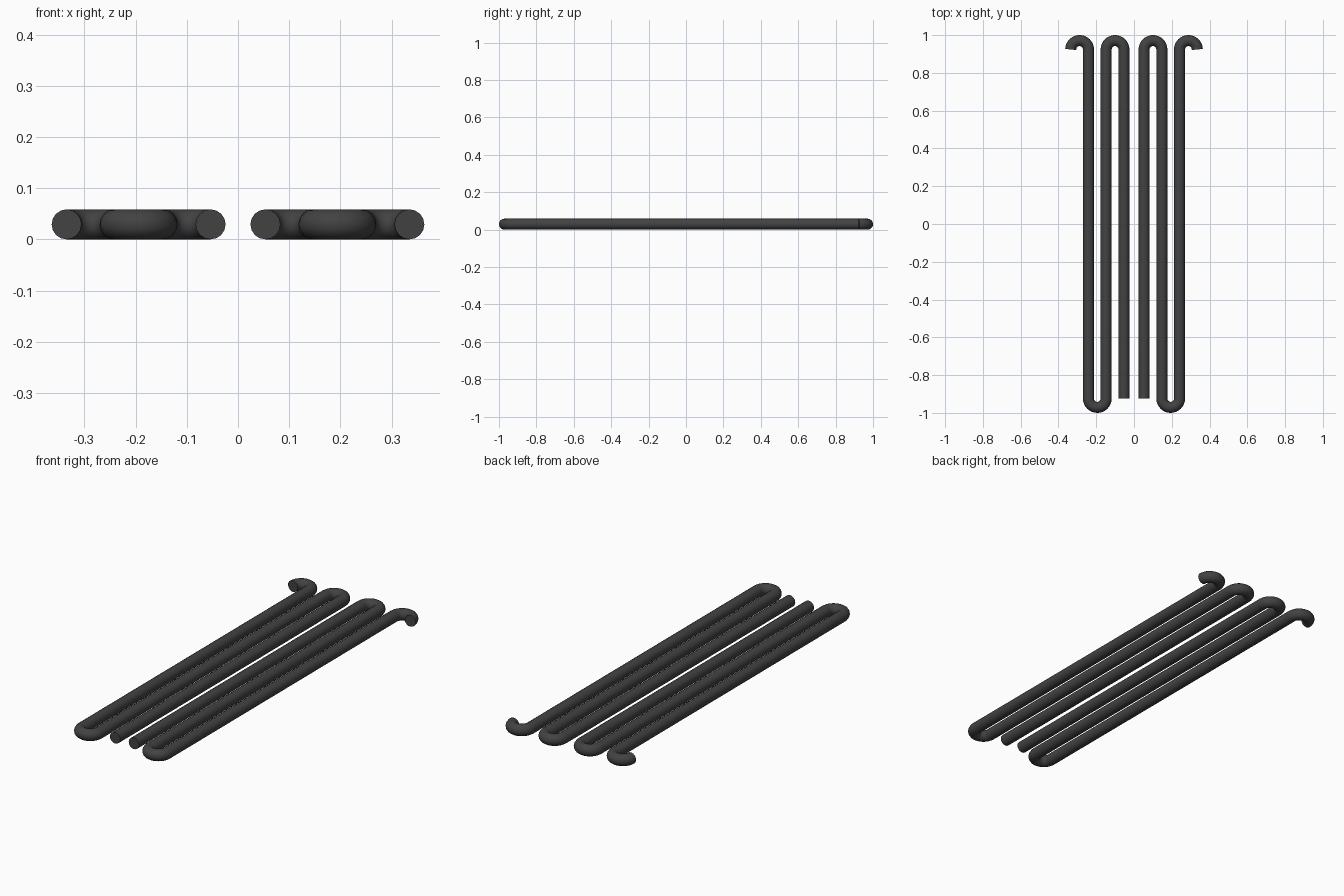
import bpy, math

if "Cube" in bpy.data.objects:
    bpy.data.objects.remove(bpy.data.objects["Cube"])

R = 0.0293                              # tube radius
XS = [0.0535, 0.1475, 0.241, 0.335]     # tube centre lines, inside to outside
Y_END = 0.924                           # where straight runs meet the bends
BEND_STEPS = 16

mat = bpy.data.materials.new("dark_metal")
mat.diffuse_color = (0.055, 0.055, 0.055, 1)
mat.use_nodes = True
mat.node_tree.nodes["Principled BSDF"].inputs["Base Color"].default_value = mat.diffuse_color


def serpentine_path(side):
    """Straight runs joined by half-circle bends, ending in a short hook."""
    pts = [(side * XS[0], -Y_END)]
    end = 1
    for a, b in zip(XS, XS[1:]):
        mid, rad = (a + b) / 2, (b - a) / 2
        for i in range(BEND_STEPS + 1):
            t = math.pi * i / BEND_STEPS
            pts.append((side * (mid - rad * math.cos(t)),
                        end * (Y_END + rad * math.sin(t))))
        end = -end
    return pts


def tube(name, pts):
    cu = bpy.data.curves.new(name, 'CURVE')
    cu.dimensions = '3D'
    cu.bevel_depth = R
    cu.bevel_resolution = 6
    cu.use_fill_caps = True
    sp = cu.splines.new('POLY')
    sp.points.add(len(pts) - 1)
    for p, (x, y) in zip(sp.points, pts):
        p.co = (x, y, R, 1)
    ob = bpy.data.objects.new(name, cu)
    bpy.context.collection.objects.link(ob)
    bpy.ops.object.select_all(action='DESELECT')
    ob.select_set(True)
    bpy.context.view_layer.objects.active = ob
    bpy.ops.object.convert(target='MESH')
    ob = bpy.context.object
    ob.name = name
    ob.data.materials.clear()
    ob.data.materials.append(mat)
    bpy.ops.object.shade_smooth_by_angle(angle=math.radians(40))


# Two mirrored serpentine tubes
tube("left_serpentine_tube", serpentine_path(-1))
tube("right_serpentine_tube", serpentine_path(1))
